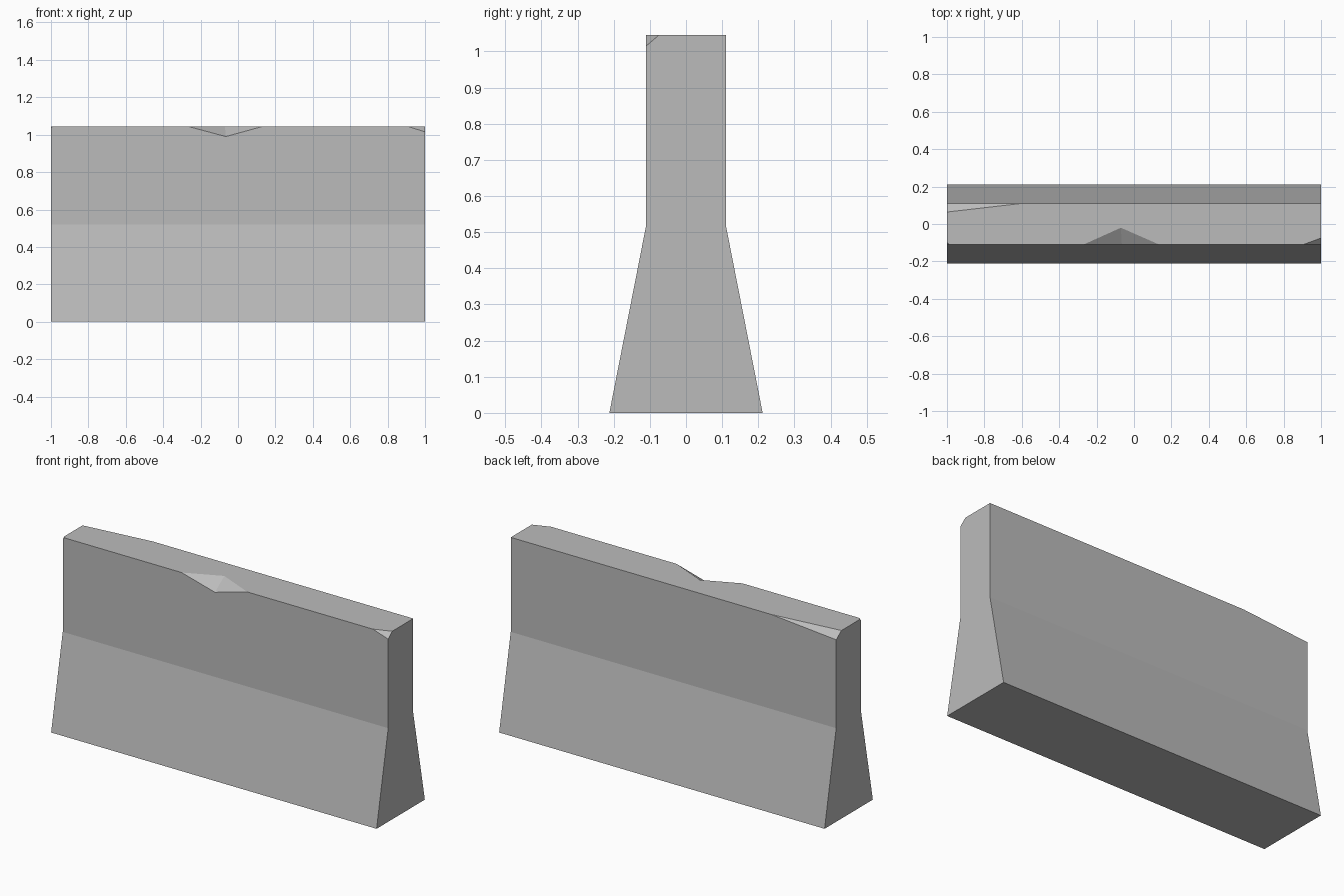
import bpy, bmesh
from mathutils import Vector

cube = bpy.data.objects.get("Cube")
if cube:
    bpy.data.objects.remove(cube, do_unlink=True)

# Concrete colour
concrete = bpy.data.materials.new("concrete_grey")
concrete.use_nodes = True
colour = (0.5, 0.5, 0.5, 1)
concrete.diffuse_color = colour
concrete.node_tree.nodes["Principled BSDF"].inputs["Base Color"].default_value = colour

HALF, FOOT, WALL, WAIST, TOP = 1.0, 0.212, 0.11, 0.52, 1.045

bm = bmesh.new()


def face(*points):
    return bm.faces.new([bm.verts.new(p) for p in points])


def ends(y, z):
    return Vector((-HALF, y, z)), Vector((HALF, y, z))


foot_front, foot_back = ends(-FOOT, 0), ends(FOOT, 0)
waist_front, waist_back = ends(-WALL, WAIST), ends(WALL, WAIST)
top_front, top_back = ends(-WALL, TOP), ends(WALL, TOP)

# Notch in the middle of the front top edge
notch_left = Vector((-0.27, -WALL, TOP))
notch_right = Vector((0.135, -WALL, TOP))
notch_low = Vector((-0.065, -WALL, 0.99))
notch_deep = Vector((-0.07, -0.02, TOP))

# Underside, sloped feet and back wall
face(foot_front[0], foot_back[0], foot_back[1], foot_front[1])
face(foot_front[0], foot_front[1], waist_front[1], waist_front[0])
face(foot_back[1], foot_back[0], waist_back[0], waist_back[1])
face(waist_back[1], waist_back[0], top_back[0], top_back[1])

# Front wall and top, both bitten by the notch
face(waist_front[0], waist_front[1], top_front[1], notch_right,
     notch_low, notch_left, top_front[0])
face(top_front[0], notch_left, notch_deep, notch_right,
     top_front[1], top_back[1], top_back[0])
face(notch_left, notch_low, notch_deep)
face(notch_low, notch_right, notch_deep)

# End caps
for i in (0, 1):
    face(foot_front[i], waist_front[i], top_front[i],
         top_back[i], waist_back[i], foot_back[i])

bmesh.ops.remove_doubles(bm, verts=bm.verts, dist=0.0001)
bmesh.ops.recalc_face_normals(bm, faces=bm.faces)


# Broken corners, each sliced off by a plane
def chip(side_x, side_y, along, across, down):
    corner = Vector((side_x * HALF, side_y * WALL, TOP))
    a = corner - Vector((side_x * along, 0, 0))
    b = corner - Vector((0, side_y * across, 0))
    c = corner - Vector((0, 0, down))
    normal = (b - a).cross(c - a).normalized()
    if normal.dot(corner - a) < 0:
        normal.negate()
    cut = bmesh.ops.bisect_plane(
        bm, geom=bm.verts[:] + bm.edges[:] + bm.faces[:], dist=0.00001,
        plane_co=a, plane_no=normal, clear_outer=True)
    rim = [e for e in cut["geom_cut"] if isinstance(e, bmesh.types.BMEdge)]
    bmesh.ops.contextual_create(bm, geom=rim)


chip(1, -1, 0.095, 0.035, 0.03)
chip(-1, 1, 0.4, 0.046, 0.034)
chip(-1, -1, 0.012, 0.012, 0.012)

bmesh.ops.recalc_face_normals(bm, faces=bm.faces)
mesh = bpy.data.meshes.new("concrete_barrier")
bm.to_mesh(mesh)
bm.free()
mesh.materials.append(concrete)
barrier = bpy.data.objects.new("concrete_barrier", mesh)
bpy.context.collection.objects.link(barrier)
